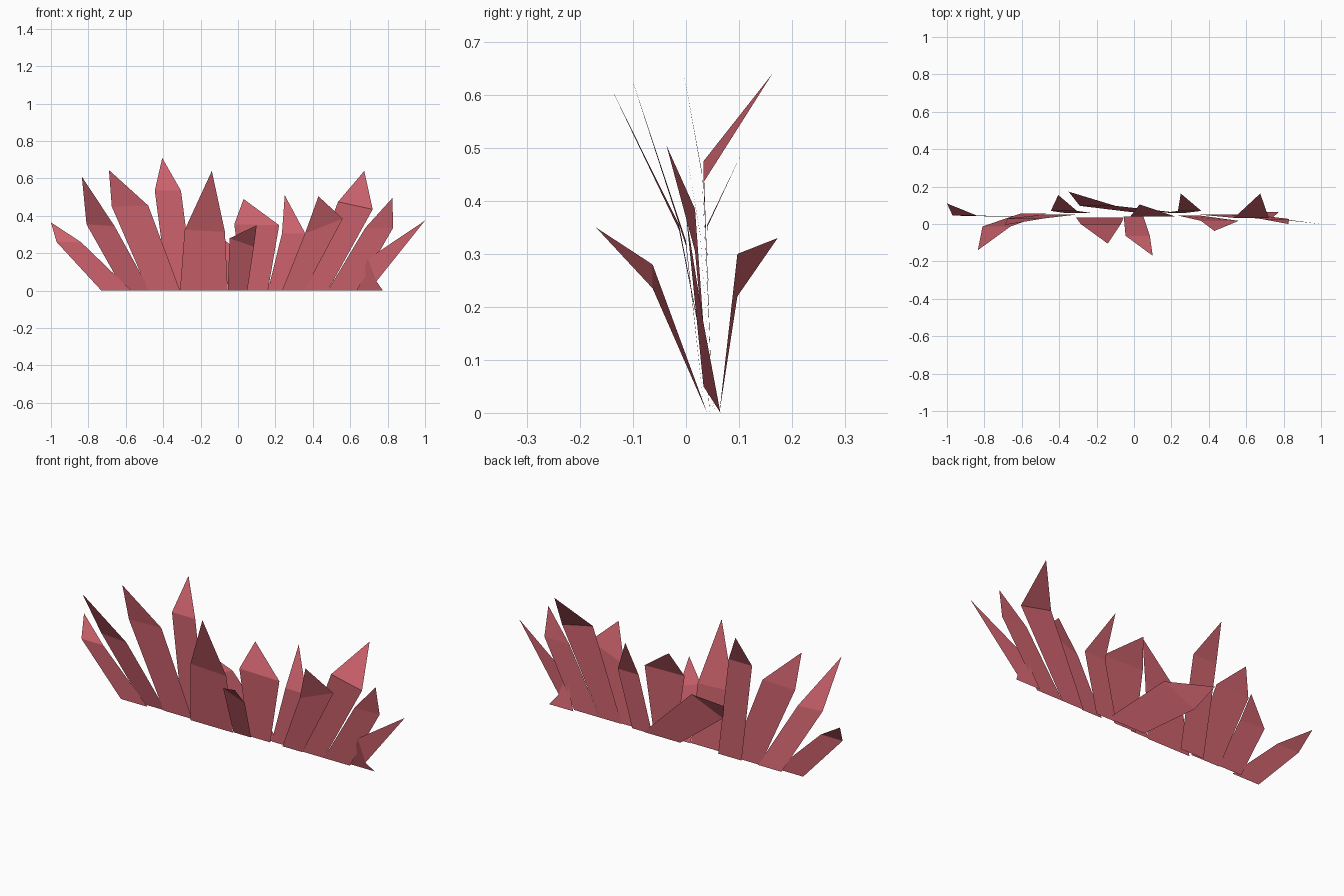
import bpy

mat = bpy.data.materials.new("red_leaf")
mat.diffuse_color = (0.60, 0.12, 0.15, 1)


def blade(name, base, left, right, mid_y, tip):
    """Flat leaf: base (x0, x1, y), creased at left/right (x, z), then a pointed tip (x, y, z)."""
    x0, x1, y = base
    verts = [(x0, y, 0), (x1, y, 0),
             (right[0], mid_y, right[1]), (left[0], mid_y, left[1]), tip]
    mesh = bpy.data.meshes.new(name)
    mesh.from_pydata(verts, [], [(0, 1, 2, 3), (3, 2, 4)])
    mesh.materials.append(mat)
    obj = bpy.data.objects.new(name, mesh)
    bpy.context.collection.objects.link(obj)


# left side leaves, fanning outward
blade("leaf_far_left", (-0.73, -0.57, 0.04), (-0.97, 0.26), (-0.84, 0.26), 0.045, (-1.0, 0.11, 0.365))
blade("leaf_left_outer", (-0.61, -0.47, 0.055), (-0.81, 0.355), (-0.66, 0.345), -0.013, (-0.835, -0.14, 0.61))
blade("leaf_left_wide", (-0.48, -0.31, 0.05), (-0.675, 0.45), (-0.48, 0.455), 0.03, (-0.69, -0.005, 0.645))
blade("leaf_left_tall", (-0.375, -0.235, 0.06), (-0.445, 0.535), (-0.305, 0.535), 0.07, (-0.405, 0.155, 0.71))

# centre leaves, leaning forward and back
blade("leaf_centre_front", (-0.31, -0.055, 0.035), (-0.285, 0.325), (-0.07, 0.315), 0.0, (-0.14, -0.105, 0.64))
blade("leaf_front_short", (-0.055, 0.05, 0.04), (-0.045, 0.28), (0.085, 0.235), -0.063, (0.10, -0.17, 0.35))
blade("leaf_centre", (0.03, 0.16, 0.047), (-0.02, 0.355), (0.22, 0.35), 0.04, (0.03, 0.105, 0.49))
blade("leaf_back_short", (-0.01, 0.21, 0.063), (-0.29, 0.22), (-0.10, 0.30), 0.097, (-0.35, 0.173, 0.33))

# right side leaves, fanning outward
blade("leaf_right_narrow", (0.16, 0.28, 0.06), (0.235, 0.305), (0.36, 0.305), 0.07, (0.25, 0.163, 0.51))
blade("leaf_right_front", (0.235, 0.355, 0.045), (0.358, 0.305), (0.56, 0.385), 0.017, (0.43, -0.037, 0.505))
blade("leaf_right_tall", (0.35, 0.48, 0.05), (0.535, 0.475), (0.72, 0.435), 0.033, (0.675, 0.163, 0.64))
blade("leaf_right_outer", (0.48, 0.635, 0.05), (0.68, 0.335), (0.83, 0.337), 0.027, (0.825, 0.0, 0.495))
blade("leaf_far_right", (0.63, 0.775, 0.065), (0.695, 0.17), (0.74, 0.05), 0.033, (1.0, 0.0, 0.375))
